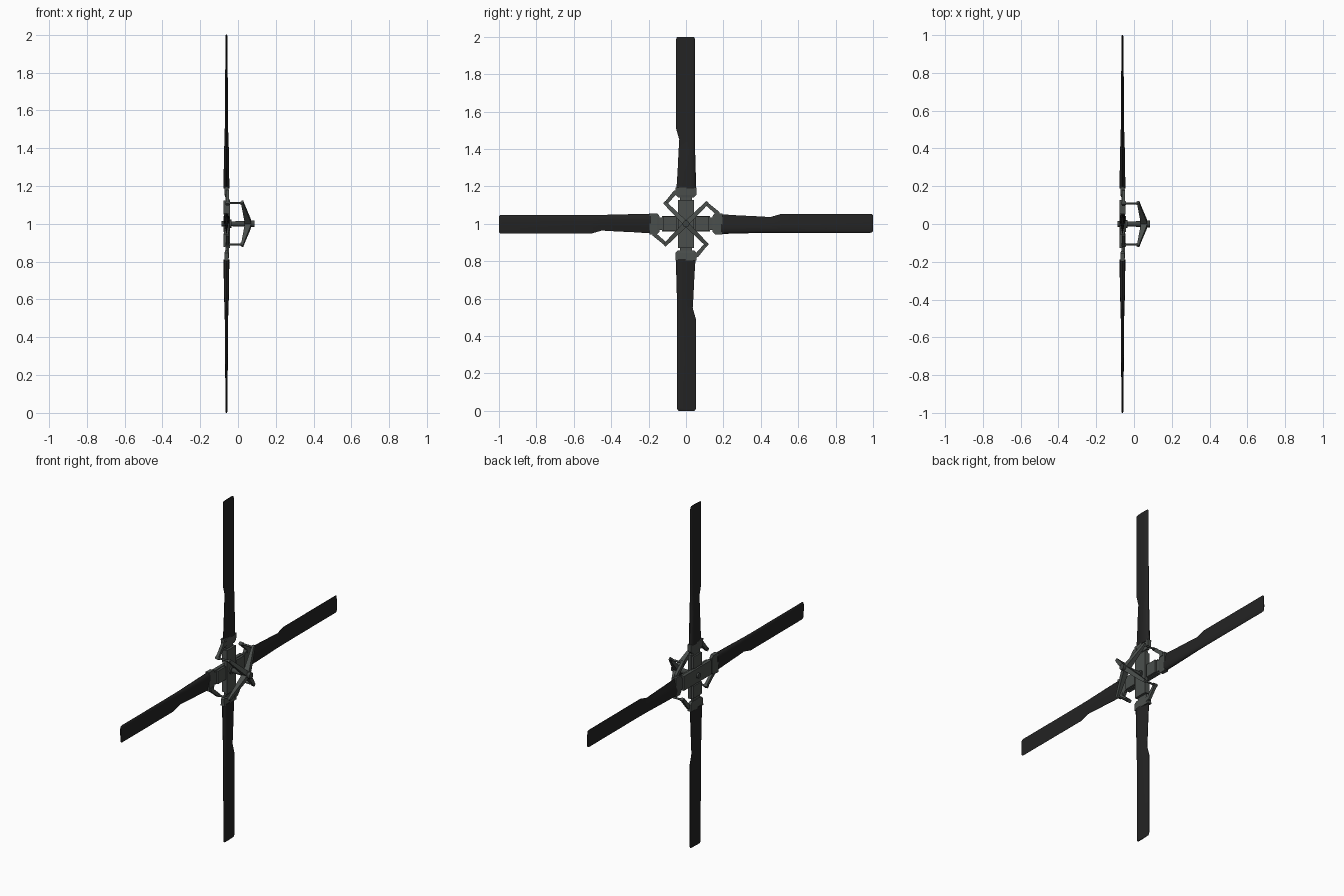
import bpy, bmesh, math
from mathutils import Matrix, Vector

if "Cube" in bpy.data.objects:
    bpy.data.objects.remove(bpy.data.objects["Cube"])

C = Vector((0, 0, 1))          # rotor centre, axis along x
BX = -0.061                    # blade plane


def material(name, rgb):
    m = bpy.data.materials.new(name)
    m.diffuse_color = (*rgb, 1)
    m.use_nodes = True
    m.node_tree.nodes["Principled BSDF"].inputs["Base Color"].default_value = m.diffuse_color
    return m


black = material("blade black", (0.017, 0.017, 0.017))
grey = material("hub grey green", (0.07, 0.078, 0.073))
dark = material("link dark grey", (0.05, 0.056, 0.053))


def finish(bm, name, mat, turn=0, smooth=False):
    """Turn the part clockwise about the rotor axis and place it at the centre."""
    bm.transform(Matrix.Translation(C) @ Matrix.Rotation(-math.radians(turn), 4, 'X'))
    bmesh.ops.recalc_face_normals(bm, faces=bm.faces)
    me = bpy.data.meshes.new(name)
    bm.to_mesh(me)
    bm.free()
    me.materials.append(mat)
    ob = bpy.data.objects.new(name, me)
    bpy.context.collection.objects.link(ob)
    if smooth:
        bpy.context.view_layer.objects.active = ob
        bpy.ops.object.select_all(action='DESELECT')
        ob.select_set(True)
        bpy.ops.object.shade_smooth_by_angle(angle=math.radians(40))
    return ob


def loft(bm, rings):
    loops = [[bm.verts.new(p) for p in r] for r in rings]
    n = len(loops[0])
    for a, b in zip(loops, loops[1:]):
        for i in range(n):
            bm.faces.new((a[i], a[(i + 1) % n], b[(i + 1) % n], b[i]))
    bm.faces.new(loops[0])
    bm.faces.new(loops[-1])


def box(bm, x0, x1, y0, y1, z0, z1):
    loft(bm, [[(x0, y0, z), (x1, y0, z), (x1, y1, z), (x0, y1, z)] for z in (z0, z1)])


def rod(bm, a, b, r1, r2=None, sides=12):
    a, b = Vector(a), Vector(b)
    q = (b - a).to_track_quat('Z', 'Y').to_matrix().to_4x4()
    bmesh.ops.create_cone(bm, cap_ends=True, segments=sides, radius1=r1,
                          radius2=r1 if r2 is None else r2, depth=(b - a).length,
                          matrix=Matrix.Translation((a + b) / 2) @ q)


def section(r, trail, lead, thick):
    """Aerofoil ring at radius r; chord along y."""
    half = [(0.0, 0.08), (0.3, 0.5), (0.65, 1.0), (0.88, 0.85), (0.97, 0.45)]
    up = [(BX + thick / 2 * h, trail + (lead - trail) * u, r) for u, h in half]
    low = [(BX - thick / 2 * h, trail + (lead - trail) * u, r) for u, h in reversed(half)]
    return up + [(BX, lead, r)] + low


for k in range(4):
    turn = 90 * k
    # Blade
    bm = bmesh.new()
    loft(bm, [section(*s) for s in (
        (0.188, -0.051, 0.054, 0.030), (0.28, -0.045, 0.052, 0.029),
        (0.385, -0.040, 0.049, 0.026), (0.45, -0.036, 0.048, 0.020),
        (0.51, -0.053, 0.048, 0.018), (0.75, -0.053, 0.048, 0.014),
        (0.985, -0.053, 0.048, 0.010), (0.995, -0.051, 0.046, 0.009),
        (1.0, -0.045, 0.040, 0.006))])
    finish(bm, "blade", black, turn, True)

    # Cuff clamping the blade root, with flexible strap to the hub
    bm = bmesh.new()
    loft(bm, [[(BX - t, -w, r), (BX + t, -w, r), (BX + t, w, r), (BX - t, w, r)]
              for r, w, t in ((0.142, 0.042, 0.008), (0.155, 0.056, 0.010),
                              (0.195, 0.056, 0.012))])
    box(bm, BX - 0.006, BX + 0.006, -0.033, 0.033, 0.12, 0.15)
    finish(bm, "blade_cuff", grey, turn)

    # Pitch horn: flat bar from cuff corner to the link
    bm = bmesh.new()
    pts = [(-0.040, 0.182), (-0.064, 0.178), (-0.121, 0.107), (-0.107, 0.096),
           (-0.056, 0.154), (-0.040, 0.154)]
    loft(bm, [[(x, y, z) for y, z in pts] for x in (-0.063, -0.047)])
    finish(bm, "pitch_horn", grey, turn)

    # Pitch link with end knobs
    bm = bmesh.new()
    rod(bm, (-0.055, -0.109, 0.109), (0.03, -0.109, 0.109), 0.0055)
    rod(bm, (-0.066, -0.109, 0.109), (-0.042, -0.109, 0.109), 0.009)
    rod(bm, (0.014, -0.109, 0.109), (0.022, -0.109, 0.109), 0.009)
    finish(bm, "pitch_link", dark, turn, True)

    # Spider arm: tapered gusset on the diagonal
    bm = bmesh.new()
    loft(bm, [[(x0, -w, r), (x1, -w, r), (x1, w, r), (x0, w, r)]
              for r, x0, x1, w in ((0.0, 0.036, 0.072, 0.014), (0.03, 0.034, 0.066, 0.013),
                                   (0.14, 0.019, 0.034, 0.010), (0.165, 0.019, 0.028, 0.008))])
    finish(bm, "spider_arm", grey, turn - 45)

# Hub: two crossed yokes stacked along the axis, with raised end plates
for turn, x0, x1 in ((0, -0.062, -0.042), (90, -0.077, -0.057)):
    bm = bmesh.new()
    box(bm, x0, x1, -0.042, 0.042, -0.128, 0.128)
    finish(bm, "hub_yoke", grey, turn)
for k in range(4):
    bm = bmesh.new()
    box(bm, -0.076, -0.044, -0.038, 0.038, 0.05, 0.122)
    finish(bm, "yoke_pad", grey, 90 * k)

# Centre shaft, hub nut and spider cap
bm = bmesh.new()
rod(bm, (-0.075, 0, 0), (0.07, 0, 0), 0.011, 0.017, 16)
rod(bm, (-0.087, 0, 0), (-0.07, 0, 0), 0.015, sides=16)
rod(bm, (-0.045, 0, 0), (-0.034, 0, 0), 0.022, sides=16)
rod(bm, (0.06, 0, 0), (0.086, 0, 0), 0.018, sides=16)
finish(bm, "centre_shaft", dark, 0, True)
